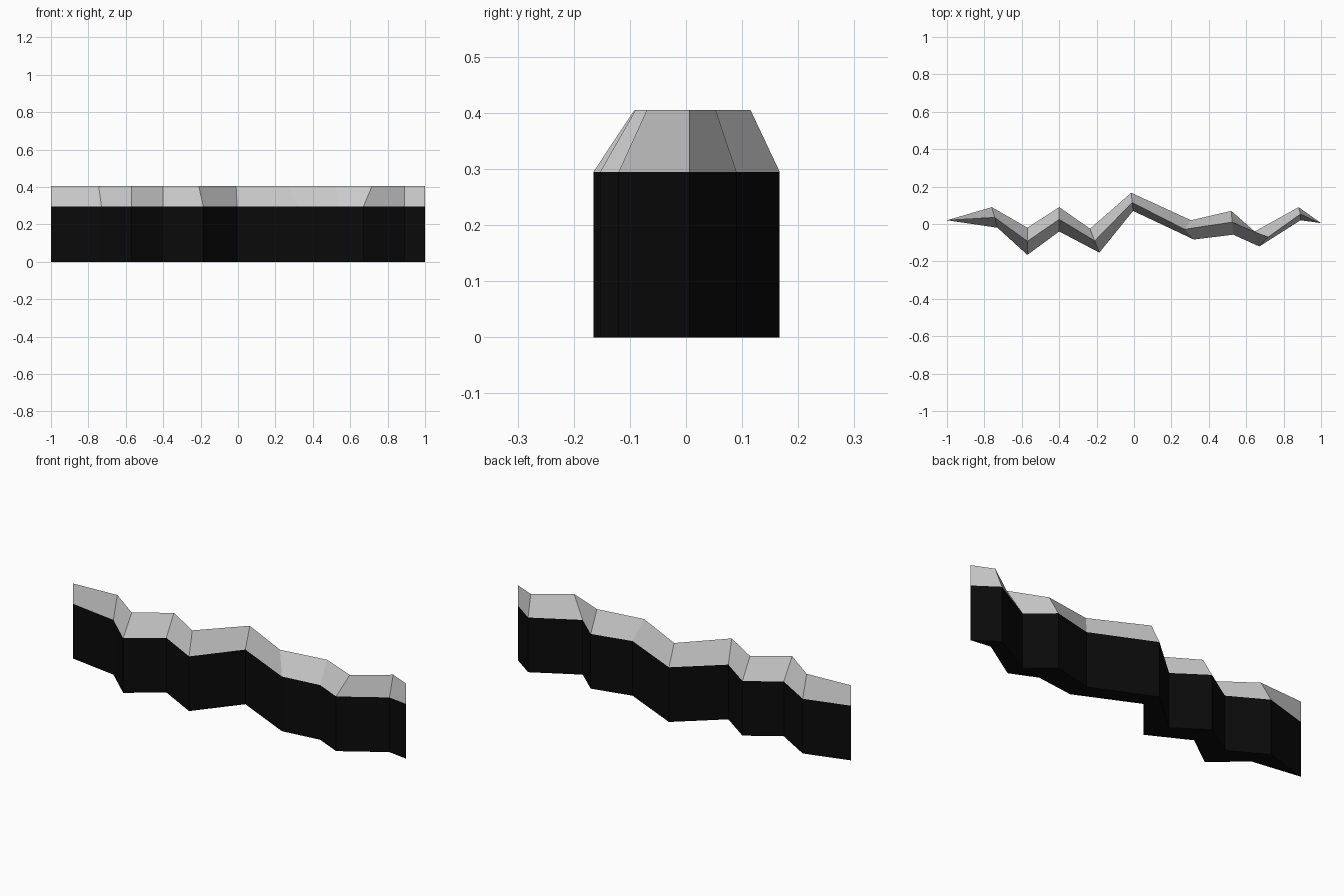
import bpy, bmesh

if "Cube" in bpy.data.objects:
    bpy.data.objects.remove(bpy.data.objects["Cube"])

EAVE, TOP = 0.295, 0.405

# zigzag plan lines, left to right
back = [(-1, .02), (-.76, .09), (-.57, -.02), (-.40, .09), (-.235, -.025), (-.015, .167),
        (.305, .02), (.52, .07), (.645, -.04), (.88, .09), (1, .005)]
ridge = [(-1, .02), (-.745, .035), (-.57, -.092), (-.40, .025), (-.21, -.09), (-.01, .115),
         (.27, -.028), (.525, .01), (.717, -.07), (.89, .053), (1, .005)]
front = [(-1, .02), (-.73, -.02), (-.57, -.165), (-.40, -.04), (-.185, -.153), (-.005, .07),
         (.32, -.083), (.53, -.057), (.67, -.12), (.89, .02), (1, .005)]


def at(line, z):
    return [(x, y, z) for x, y in line]


def loft(name, rows):
    """Join neighbouring rows of points with strips of faces."""
    bm = bmesh.new()
    grid = [[bm.verts.new(p) for p in row] for row in rows]
    for a, b in zip(grid, grid[1:]):
        for i in range(len(a) - 1):
            bm.faces.new((a[i], a[i + 1], b[i + 1], b[i]))
    bmesh.ops.remove_doubles(bm, verts=bm.verts, dist=1e-5)
    bmesh.ops.recalc_face_normals(bm, faces=bm.faces)
    me = bpy.data.meshes.new(name)
    bm.to_mesh(me)
    bm.free()
    ob = bpy.data.objects.new(name, me)
    bpy.context.collection.objects.link(ob)
    return ob


# black upright walls with underside
walls = loft("zigzag_walls", [at(front, EAVE), at(front, 0), at(back, 0), at(back, EAVE)])
black = bpy.data.materials.new("black")
black.diffuse_color = (0.003, 0.003, 0.003, 1)
black.use_nodes = True
black.node_tree.nodes["Principled BSDF"].inputs["Base Color"].default_value = black.diffuse_color
walls.data.materials.append(black)

# grey sloping crest meeting in a sharp ridge
crest = loft("sloped_crest", [at(front, EAVE), at(ridge, TOP), at(back, EAVE)])

# make sure both open shells face outward
for ob, axis, sign in ((crest, 2, 1), (walls, 2, -1)):
    total = sum(p.normal[axis] * p.area for p in ob.data.polygons)
    if total * sign < 0:
        ob.data.flip_normals()
